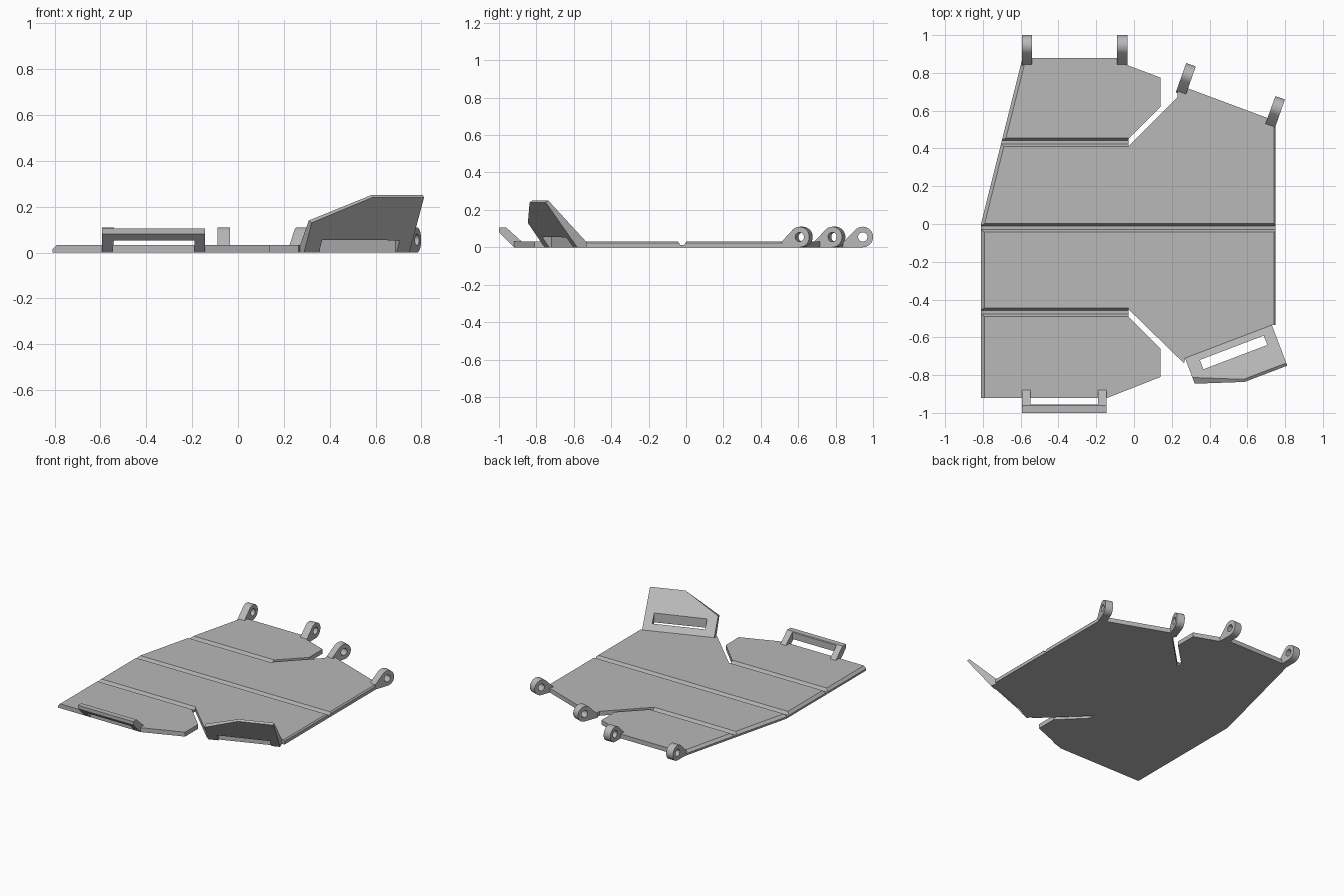
import bpy, bmesh, math
from mathutils import Matrix, Vector

if "Cube" in bpy.data.objects:
    bpy.data.objects.remove(bpy.data.objects["Cube"])

GREY = (0.48, 0.48, 0.48, 1)
grey = bpy.data.materials.new("plain grey")
grey.use_nodes = True
grey.diffuse_color = GREY
grey.node_tree.nodes["Principled BSDF"].inputs["Base Color"].default_value = GREY

T = 0.032  # plate thickness


def loft(name, first, last, matrix=Matrix()):
    """Solid between two matching outlines."""
    bm = bmesh.new()
    a = [bm.verts.new(p) for p in first]
    b = [bm.verts.new(p) for p in last]
    bm.faces.new(a)
    bm.faces.new(b)
    n = len(a)
    for i in range(n):
        j = (i + 1) % n
        bm.faces.new((a[i], a[j], b[j], b[i]))
    bmesh.ops.recalc_face_normals(bm, faces=bm.faces)
    mesh = bpy.data.meshes.new(name)
    bm.to_mesh(mesh)
    bm.free()
    mesh.materials.append(grey)
    ob = bpy.data.objects.new(name, mesh)
    bpy.context.collection.objects.link(ob)
    ob.matrix_world = matrix
    return ob


def across(name, profile, x0, x1, matrix=Matrix()):
    """Extrude a (y, z) profile along x."""
    return loft(name, [(x0, y, z) for y, z in profile],
                [(x1, y, z) for y, z in profile], matrix)


def cut(ob, cutter):
    """Subtract the cutter, then discard it."""
    mod = ob.modifiers.new("cut", 'BOOLEAN')
    mod.operation, mod.solver, mod.object = 'DIFFERENCE', 'EXACT', cutter
    bpy.ops.object.select_all(action='DESELECT')
    bpy.context.view_layer.objects.active = ob
    ob.select_set(True)
    bpy.context.view_layer.update()
    bpy.ops.object.modifier_apply(modifier=mod.name)
    bpy.data.objects.remove(cutter)


def placed(x, y, angle=0):
    return Matrix.Translation((x, y, 0)) @ Matrix.Rotation(angle, 4, 'Z')


# Main plate with the two diagonal slots in its outline
outline = [(-0.81, -0.92), (-0.14, -0.92), (0.14, -0.81), (0.14, -0.66),
           (-0.03, -0.49), (-0.03, -0.45), (0.265, -0.738), (0.27, -0.71),
           (0.73, -0.535), (0.75, -0.535), (0.75, 0.545), (0.28, 0.72),
           (0.23, 0.72), (0.23, 0.67), (-0.03, 0.41), (-0.03, 0.45),
           (0.14, 0.62), (0.14, 0.775), (-0.06, 0.85), (-0.06, 0.88),
           (-0.59, 0.88), (-0.81, 0)]
plate = loft("base_plate", [(x, y, 0) for x, y in outline],
             [(x, y, T) for x, y in outline])

# Chamfers along the outer left and right top edges
for side, width in ((-1, 0.018), (1, 0.009)):
    bm = bmesh.new()
    bm.from_mesh(plate.data)
    edges = [e for e in bm.edges
             if all(v.co.z > T - 0.001 and v.co.x * side > 0.5 for v in e.verts)
             and any(f.normal.x * side > 0.9 for f in e.link_faces)]
    bmesh.ops.bevel(bm, geom=edges, offset=width, segments=1, affect='EDGES')
    bm.to_mesh(plate.data)
    bm.free()

# Fold grooves
groove = [(0, T), (0, 0.05), (-0.045, 0.05), (-0.045, T),
          (-0.032, 0.012), (-0.012, 0.012)]
for y, end in ((0.455, -0.028), (0.002, 1), (-0.445, -0.028)):
    cut(plate, across("groove_cutter", [(y + a, z) for a, z in groove], -1, end))

# Hinge lugs on the back edge
R, CY = 0.055, 0.1
arc = [math.radians(135 - 225 * i / 24) for i in range(25)]
lug_profile = [(-0.01, 0), (-0.01, 0.02), (0, T)]
lug_profile += [(CY + R * math.cos(a), R + R * math.sin(a)) for a in arc]
ring = [2 * math.pi * i / 24 for i in range(24)]
hole = [(CY + 0.025 * math.cos(a), R + 0.025 * math.sin(a)) for a in ring]
tilt = math.radians(-19.5)
lugs = []
for i, (x, y, a) in enumerate([(-0.567, 0.845, 0), (-0.062, 0.845, 0),
                               (0.25, 0.697, tilt), (0.722, 0.522, tilt)]):
    m = placed(x, y, a)
    lug = across(f"hinge_lug_{i + 1}", lug_profile, -0.027, 0.027, m)
    cut(lug, across("hole_cutter", hole, -0.1, 0.1, m))
    lugs.append(lug)

# Front handle: two sloping arms and a crossbar
arm = [(-0.88, T), (-0.96, 0.105), (-1, 0.105), (-1, 0.08), (-0.92, 0)]
across("handle_arm_right", arm, -0.593, -0.547)
across("handle_arm_left", arm, -0.19, -0.145)
bar = [(-1, 0.08), (-1, 0.105), (-0.96, 0.105), (-0.955, 0.1),
       (-0.955, 0.052), (-0.972, 0.052)]
across("handle_bar", bar, -0.548, -0.189)

# Sloping front flap, built along its hinge line, tapering to the top
L = 0.492
base = placed(0.27, -0.71, math.atan2(0.175, 0.46))
inner = [(0, 0.03, 0), (L, 0.03, 0), (L, -0.215, 0.25), (0.25, -0.215, 0.25),
         (0, -0.11, 0.14)]
outer = [(0, -0.05, 0), (L, -0.05, 0), (L, -0.23, 0.24), (0.25, -0.23, 0.24),
         (0, -0.145, 0.13)]
flap = loft("front_flap", inner, outer, base)
slot = [(-0.037, -0.1), (-0.037, 0.4), (-0.09, 0.4), (-0.09, -0.1)]
cut(flap, across("slot_cutter", slot, 0.07, 0.432, base))

# Smooth only the rounded lugs
bpy.ops.object.select_all(action='DESELECT')
for lug in lugs:
    lug.select_set(True)
bpy.context.view_layer.objects.active = lugs[0]
bpy.ops.object.shade_smooth_by_angle(angle=math.radians(30))
